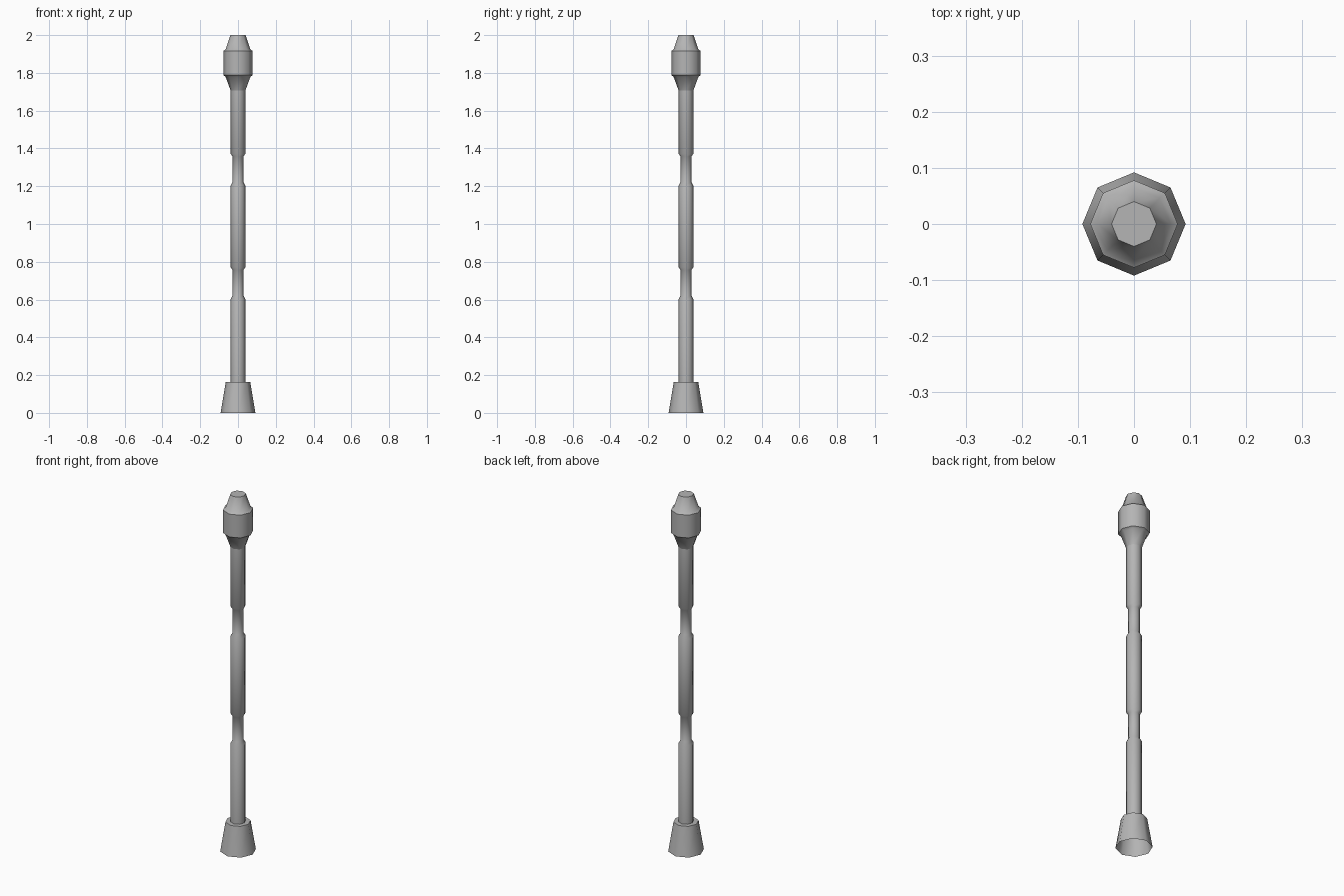
import bpy, bmesh
from math import cos, sin, tau, radians

if "Cube" in bpy.data.objects:
    bpy.data.objects.remove(bpy.data.objects["Cube"])

SIDES = 8

grey = bpy.data.materials.new("dark_grey")
grey.diffuse_color = (0.46, 0.46, 0.46, 1)
grey.use_nodes = True
grey.node_tree.nodes["Principled BSDF"].inputs["Base Color"].default_value = grey.diffuse_color


def lathe(name, profile, cap_top=False):
    """Spin a (radius, z) profile into an octagonal part, soft except at steep rings."""
    bm = bmesh.new()
    rings = [[bm.verts.new((r * cos(tau * i / SIDES), r * sin(tau * i / SIDES), z))
              for i in range(SIDES)] for r, z in profile]
    for low, high in zip(rings, rings[1:]):
        for i in range(SIDES):
            j = (i + 1) % SIDES
            bm.faces.new((low[i], low[j], high[j], high[i])).smooth = True
    if cap_top:
        bm.faces.new(rings[-1]).smooth = True
    bm.normal_update()
    for e in bm.edges:
        e.smooth = e.calc_face_angle(0) < radians(53)
    mesh = bpy.data.meshes.new(name)
    bm.to_mesh(mesh)
    bm.free()
    mesh.materials.append(grey)
    obj = bpy.data.objects.new(name, mesh)
    bpy.context.collection.objects.link(obj)
    return obj


# Flared foot, open underneath, with a ledge around the shaft
lathe("base", [(0.092, 0), (0.065, 0.163), (0.039, 0.163)])

# Shaft with two narrower necks
shaft = [(0.039, 0.163)]
for z in (0.603, 1.204):
    shaft += [(0.039, z), (0.029, z + 0.018), (0.029, z + 0.154), (0.039, z + 0.168)]
shaft.append((0.039, 1.706))
lathe("shaft", shaft)

# Collar, drum-shaped head and tapered cap
lathe("head", [(0.039, 1.706), (0.066, 1.78), (0.078, 1.788), (0.078, 1.916),
               (0.065, 1.925), (0.04, 2.0)], cap_top=True)
